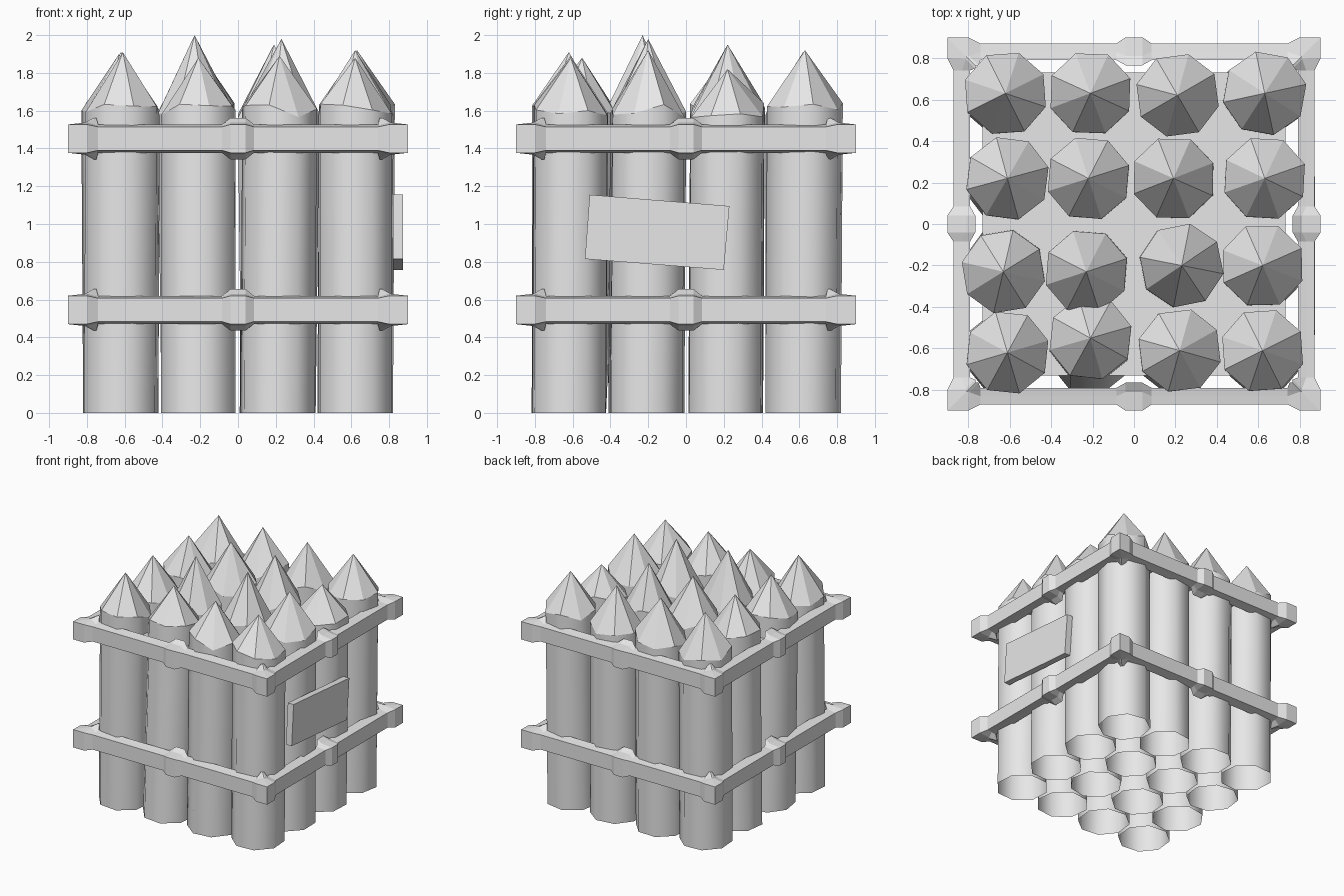
import bpy, bmesh, math, random
from mathutils import Vector

random.seed(4)
cube = bpy.data.objects.get("Cube")
if cube:
    bpy.data.objects.remove(cube, do_unlink=True)

grey = bpy.data.materials.new("plain_grey")
grey.use_nodes = True
grey.diffuse_color = (0.8, 0.8, 0.8, 1)
grey.node_tree.nodes["Principled BSDF"].inputs["Base Color"].default_value = (0.8, 0.8, 0.8, 1)


def finish(name, bm):
    bmesh.ops.recalc_face_normals(bm, faces=bm.faces)
    mesh = bpy.data.meshes.new(name)
    bm.to_mesh(mesh)
    bm.free()
    mesh.materials.append(grey)
    obj = bpy.data.objects.new(name, mesh)
    bpy.context.collection.objects.link(obj)
    return obj


def bridge(bm, a, b):
    n = len(a)
    return [bm.faces.new((a[i], a[(i + 1) % n], b[(i + 1) % n], b[i])) for i in range(n)]


# Sharpened stake: smooth eight-sided log, open below, with a faceted point
def stake(name, foot, top, tip, radius=0.205, sides=8):
    bm = bmesh.new()
    turn = math.pi / sides + random.uniform(-0.2, 0.2)
    low, rim = [], []
    for i in range(sides):
        a = turn + math.tau * i / sides
        d = Vector((math.cos(a), math.sin(a), 0)) * radius
        low.append(bm.verts.new(Vector((*foot, 0)) + d))
        z = 1.6 + random.uniform(-0.04, 0.04)
        rim.append(bm.verts.new(Vector((*top, z)) + d))
    for f in bridge(bm, low, rim):
        f.smooth = True
    apex = bm.verts.new(tip)
    for i in range(sides):
        bm.faces.new((rim[i], rim[(i + 1) % sides], apex))
        bm.edges.get((rim[i], rim[(i + 1) % sides])).smooth = False
    finish(name, bm)


# Rows from front to back: top x, top y, tip height
stakes = [
    [(-.61, -.62, 1.91), (-.21, -.55, 1.88), (.22, -.61, 1.89), (.62, -.61, 1.88)],
    [(-.63, -.23, 1.90), (-.23, -.23, 2.00), (.23, -.20, 1.98), (.62, -.20, 1.92)],
    [(-.61, .22, 1.90), (-.22, .22, 1.95), (.19, .22, 1.95), (.63, .22, 1.82)],
    [(-.62, .63, 1.91), (-.21, .63, 1.92), (.21, .62, 1.91), (.63, .63, 1.92)],
]
grid = (-.62, -.21, .21, .62)
for r, row in enumerate(stakes):
    for c, (x, y, z) in enumerate(row):
        stake(f"stake_{r + 1}_{c + 1}", (grid[c], grid[r]), (x, y), (x, y, z))

# Band cross-sections: distance from the centre, height from the band middle
thick = [(.90, -.075), (.90, .075), (.81, .085), (.765, .11), (.765, -.11), (.81, -.085)]
thin = [(.87, -.062), (.87, .062), (.83, .068), (.79, .075), (.79, -.075), (.83, -.068)]
stations = [(.8, thick), (.74, thin), (.085, thin), (.04, thick)]
stations += [(-s, p) for s, p in reversed(stations)]


# Square band with swollen corners and a knot in the middle of each side
def band(name, height):
    bm = bmesh.new()
    rings = []
    for k in range(4):
        ca, sa = round(math.cos(k * math.pi / 2)), round(math.sin(k * math.pi / 2))
        for s, profile in [(1, thick)] + stations:
            ring = []
            for d, h in profile:
                t = d if s == 1 else max(min(s, d - 0.015), 0.015 - d)
                ring.append(bm.verts.new((d * ca + t * sa, d * sa - t * ca, height + h)))
            rings.append(ring)
    for i, ring in enumerate(rings):
        bridge(bm, ring, rings[(i + 1) % len(rings)])
    finish(name, bm)


band("upper_band", 1.452)
band("lower_band", 0.545)

# Deck sheet between the stake tops
bm = bmesh.new()
bmesh.ops.create_grid(bm, x_segments=1, y_segments=1, size=0.73)
bmesh.ops.translate(bm, verts=bm.verts, vec=(0, 0, 1.45))
finish("deck", bm)

# Crooked sign board on the +x side
bm = bmesh.new()
corners = [(-.51, 1.155), (.23, 1.095), (.20, .757), (-.535, .815)]
inner, outer = [[bm.verts.new((x, y, z)) for y, z in corners] for x in (.82, .873)]
bridge(bm, inner, outer)
bm.faces.new(inner)
bm.faces.new(outer)
finish("sign_board", bm)
